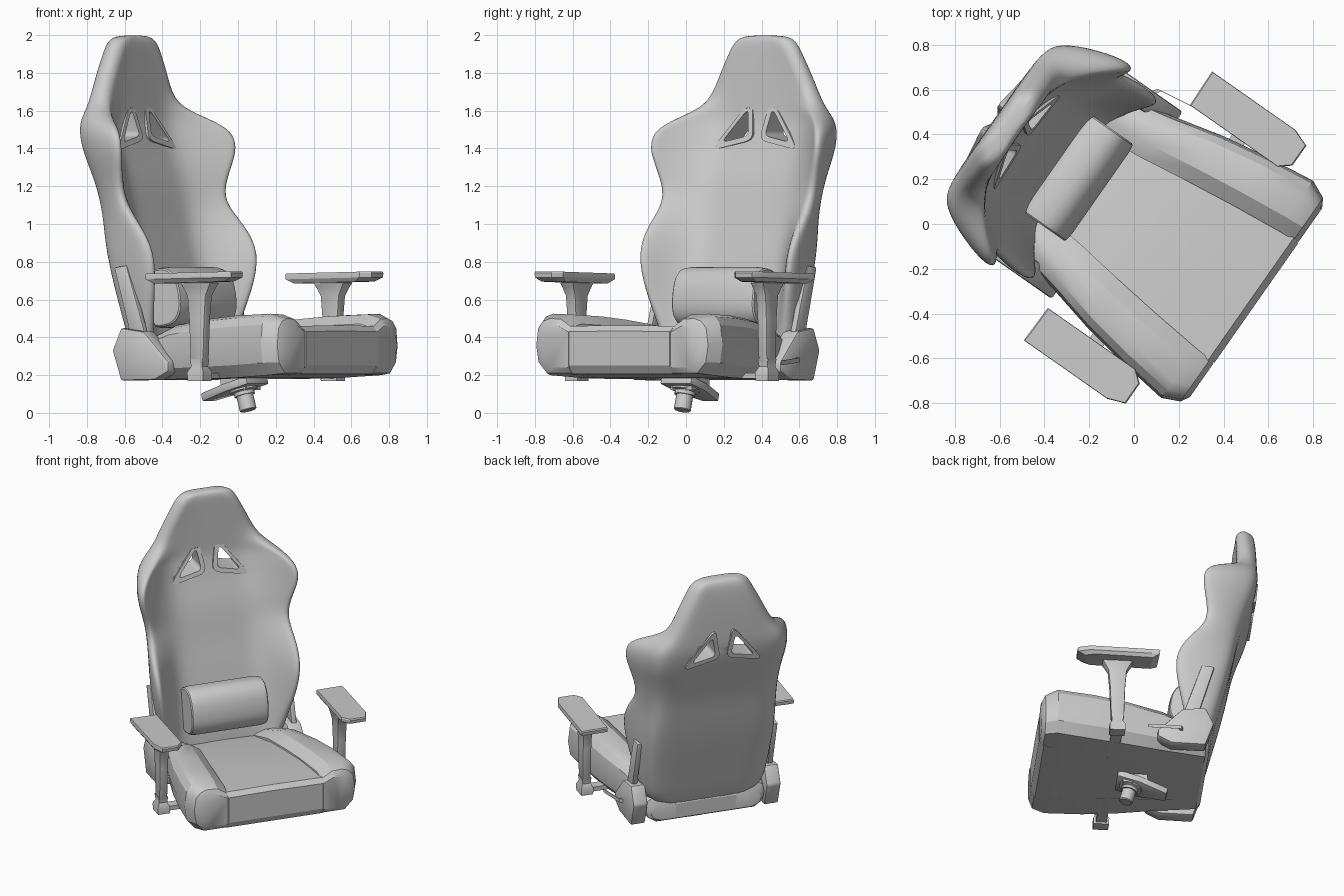
import bpy, bmesh, math
from mathutils import Matrix, Vector

if "Cube" in bpy.data.objects:
    bpy.data.objects.remove(bpy.data.objects["Cube"])

# Chair is built facing -y, then turned on the floor
PLACE = Matrix.Rotation(math.radians(55), 4, 'Z') @ Matrix.Translation((0.025, 0, 0))


def loft(name, rings, sx=1, pre=Matrix(), bevel=0, subsurf=0, angle=35, closed=False):
    """Skin a list of equal-length rings; ends capped unless closed into a loop."""
    bm = bmesh.new()
    vr = [[bm.verts.new(PLACE @ pre @ Vector((p[0] * sx, p[1], p[2]))) for p in r] for r in rings]
    n = len(vr[0])
    pairs = list(zip(vr, vr[1:])) + ([(vr[-1], vr[0])] if closed else [])
    for a, b in pairs:
        for i in range(n):
            bm.faces.new((a[i], a[(i + 1) % n], b[(i + 1) % n], b[i]))
    if not closed:
        bm.faces.new(vr[0])
        bm.faces.new(vr[-1])
    bmesh.ops.recalc_face_normals(bm, faces=bm.faces)
    me = bpy.data.meshes.new(name)
    bm.to_mesh(me)
    bm.free()
    ob = bpy.data.objects.new(name, me)
    bpy.context.collection.objects.link(ob)
    bpy.ops.object.select_all(action='DESELECT')
    ob.select_set(True)
    bpy.context.view_layer.objects.active = ob
    if bevel:
        m = ob.modifiers.new("bevel", 'BEVEL')
        m.width, m.segments = bevel, 2
    if subsurf:
        m = ob.modifiers.new("smooth", 'SUBSURF')
        m.levels = m.render_levels = subsurf
    for m in list(ob.modifiers):
        bpy.ops.object.modifier_apply(modifier=m.name)
    bpy.ops.object.shade_smooth_by_angle(angle=math.radians(angle))
    return ob


def rect(cx, cy, z, hx, hy):
    return [(cx - hx, cy - hy, z), (cx + hx, cy - hy, z), (cx + hx, cy + hy, z), (cx - hx, cy + hy, z)]


def circle(r, z, n=20):
    return [(r * math.cos(2 * math.pi * i / n), r * math.sin(2 * math.pi * i / n), z) for i in range(n)]


def prism_x(pts, x0, x1):
    return [[(x, y, z) for y, z in pts] for x in (x0, x1)]


# Backrest shell: z, wing tip x, wing tip y, rear corner x, rear y, front y, panel half width
BACK = [
    (.25, .38, .33, .37, .455, .35, .27), (.46, .43, .29, .41, .505, .38, .28),
    (.65, .485, .235, .43, .555, .42, .29), (.85, .515, .205, .44, .605, .465, .30),
    (1.0, .515, .31, .42, .635, .505, .29), (1.12, .49, .43, .41, .66, .53, .28),
    (1.25, .52, .425, .42, .70, .56, .28), (1.38, .565, .39, .45, .75, .605, .29),
    (1.49, .56, .405, .45, .775, .635, .29), (1.56, .48, .52, .42, .78, .65, .28),
    (1.63, .355, .645, .345, .78, .65, .22), (1.77, .29, .645, .28, .78, .65, .17),
    (1.9, .225, .645, .21, .775, .65, .13), (1.97, .185, .65, .175, .765, .65, .10),
    (2.0, .125, .665, .12, .74, .665, .07)]


def back_ring(z, hx, yf, wr, yb, yc, wi):
    half = [(wi * .55, yc), (wi, yc - .002), (hx - .07, yf * .8 + yc * .2), (hx - .04, yf), (hx, yf + .02),
            ((hx + wr) / 2 + .015, (yf + yb) / 2), (wr, yb - .035), (wr * .85, yb), (wr * .45, yb)]
    ring = [(0, yc)] + half + [(0, yb)] + [(-x, y) for x, y in reversed(half)]
    return [(x, y, z) for x, y in ring]


back = loft("backrest", [back_ring(*r) for r in BACK], subsurf=2)


# Belt openings with raised rims
def opening(scale, dy):
    c = Vector((.113, 1.507))
    tri = [c + (Vector(p) - c) * scale for p in ((.06, 1.67), (.02, 1.445), (.28, 1.39))]
    pts = []
    for i, p in enumerate(tri):
        a, b = p.lerp(tri[i - 1], .2), p.lerp(tri[(i + 1) % 3], .2)
        for k in range(6):
            t = k / 5
            pts.append(a * (1 - t) ** 2 + p * 2 * t * (1 - t) + b * t * t)
    front = [(q.x, .63 + .25 * (q.y - 1.5) - dy, q.y) for q in pts]
    rear = [(q.x, .775 + .12 * (q.y - 1.5) + dy, q.y) for q in pts]
    return front, rear


for side, sx in (("left", -1), ("right", 1)):
    cutter = loft("opening_cutter", opening(.8, .2), sx)
    mod = back.modifiers.new("opening", 'BOOLEAN')
    mod.object, mod.operation, mod.solver = cutter, 'DIFFERENCE', 'EXACT'
    bpy.context.view_layer.objects.active = back
    bpy.ops.object.modifier_apply(modifier=mod.name)
    bpy.data.objects.remove(cutter)
    of, orr = opening(1, .008)
    nf, nr = opening(.64, .008)
    loft(side + "_opening_rim", [of, orr, nr, nf], sx, closed=True)

# Lumbar pillow
rings = []
for x, s in ((-.265, .91), (-.258, .96), (-.22, 1), (.22, 1), (.258, .96), (.265, .91)):
    ring = []
    for i in range(32):
        a = 2 * math.pi * i / 32
        c, d = math.cos(a), math.sin(a)
        ring.append((x, .13 * s * math.copysign(abs(c) ** .8, c), .16 * s * math.copysign(abs(d) ** .8, d)))
    rings.append(ring)
loft("lumbar_pillow", rings, pre=Matrix.Translation((0, .335, .61)) @ Matrix.Rotation(math.radians(-10), 4, 'X'))

# Seat insert: y, half width, bottom, top
insert = []
for y, w, b, t in ((-.65, .325, .25, .43), (-.62, .335, .205, .46), (-.3, .31, .185, .45),
                   (.1, .25, .18, .41), (.43, .22, .175, .33), (.455, .21, .19, .29)):
    insert.append([(-w, y, b), (w, y, b), (w, y, t), (0, y, t + .004), (-w, y, t)])
loft("seat_insert", insert, angle=30)

# Seat bolsters: y, inner x, outer x, bottom, top
SIDE = [(-.648, .33, .515, .24, .465), (-.625, .325, .555, .21, .50), (-.545, .32, .592, .20, .525),
        (-.3, .295, .56, .185, .515), (-.1, .27, .525, .18, .497), (.15, .235, .465, .178, .465),
        (.43, .21, .41, .175, .36), (.455, .20, .38, .19, .30)]
for side, sx in (("left", -1), ("right", 1)):
    rings = []
    for y, i, o, b, t in SIDE:
        h = t - b
        rings.append([(i, y, b), (o - .07, y, b), (o - .015, y, b + .2 * h), (o, y, b + .5 * h),
                      (o - .012, y, b + .82 * h), (o - .045, y, t - .015), (o - .09, y, t),
                      (i + .07, y, t - .004), (i, y, t - .05 * h / .3)])
    loft(side + "_seat_bolster", rings, sx, angle=30)

    # Armrest pad, stem, foot and crossbar
    plan = [(-.09, .10), (.09, .105), (.09, -.35), (.06, -.43), (-.048, -.43), (-.09, -.38)]
    pad = []
    for s, z in ((.82, .69), (.99, .712), (1, .735), (.98, .743)):
        pad.append([(.643 + x * s, -.155 + (y + .155) * s, z - .02 * (y + .155)) for x, y in plan])
    loft(side + "_armrest_pad", pad, sx, angle=25)
    stem = [(.69, .045, .10), (.675, .04, .09), (.62, .032, .06), (.5, .03, .05), (.27, .028, .042)]
    loft(side + "_armrest_stem", [rect(.615, -.165, z, hx, hy) for z, hx, hy in stem], sx, bevel=.008)
    foot = [(.17, .05), (.215, .052), (.245, .035), (.285, .04)]
    loft(side + "_armrest_foot", [rect(.615, -.165, z, h * .8, h) for z, h in foot], sx)
    loft(side + "_armrest_crossbar", [rect(.43, -.165, z, .17, .035) for z in (.182, .212)], sx)

    # Recliner cover and upright bracket
    cover = [(.475, .33), (.42, .45), (.27, .43), (.11, .27), (.11, .22), (.2, .175), (.42, .17)]
    loft(side + "_recliner_cover", prism_x(cover, .41, .51), sx, bevel=.012)
    loft(side + "_recliner_bracket", prism_x([(.26, .36), (.36, .36), (.48, .77), (.40, .78)], .45, .485), sx, bevel=.006)

# Recline lever on the right
lever = [[(x, y + d, z + e) for d, e in ((-.01, -.012), (.01, -.012), (.01, .012), (-.01, .012))]
         for x, y, z in ((.50, .27, .28), (.53, .25, .28), (.56, .05, .265))]
loft("recline_lever", lever)

# Tilt plate, collar and gas column, leaning with the mechanism
tilt = Matrix.Translation((-.01, -.02, .14)) @ Matrix.Rotation(math.radians(-16), 4, 'X')
plate = [(-.10, -.10), (.10, -.10), (.10, .05), (.05, .24), (-.05, .24), (-.10, .05)]
loft("tilt_plate", [[(x, y, z) for x, y in plate] for z in (-.015, .03)], pre=tilt, bevel=.008)
loft("column_collar", [circle(.075, 0), circle(.075, -.025), circle(.055, -.03), circle(.055, -.05)], pre=tilt)
loft("gas_column", [circle(.045, .06), circle(.045, -.128), circle(.039, -.133)], pre=tilt)
loft("mechanism_block", [rect(0, 0, z, .07, .08) for z in (.12, .2)])
